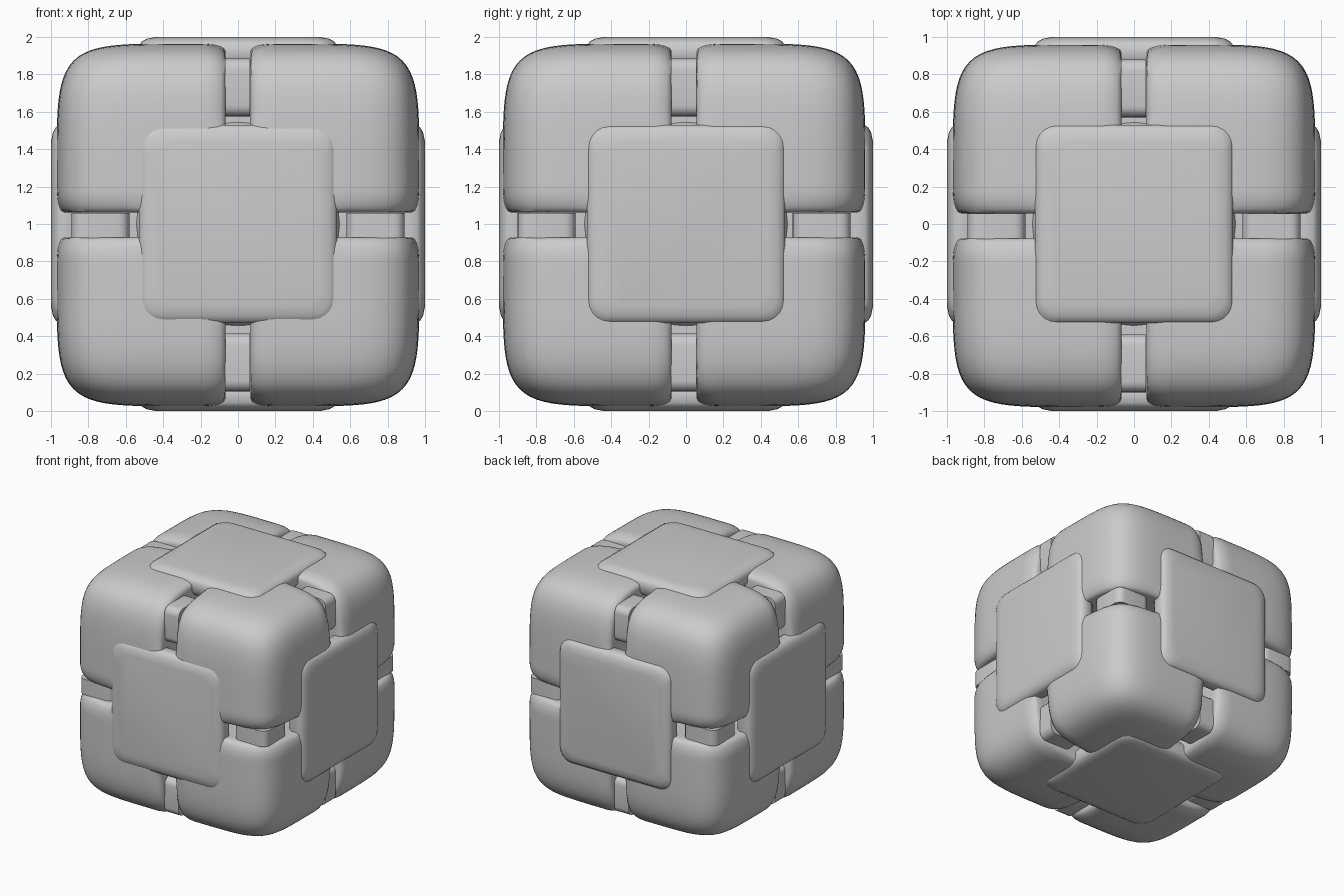
import bpy, bmesh
from math import sqrt, pi, sin, cos
from mathutils import Matrix, Vector

if "Cube" in bpy.data.objects:
    bpy.data.objects.remove(bpy.data.objects["Cube"])

R, GAP, P = 0.97, 0.067, 7.0       # outer reach, half gap, squareness
FILLET, DROP = 0.13, 0.055         # rounding along the gaps
CENTRE = Vector((0, 0, 1))
BLOCK_SHIFT = Vector((0, -0.01, -0.005))


def finish(name, bm, angle=40):
    bmesh.ops.recalc_face_normals(bm, faces=bm.faces)
    me = bpy.data.meshes.new(name)
    bm.to_mesh(me)
    bm.free()
    ob = bpy.data.objects.new(name, me)
    bpy.context.collection.objects.link(ob)
    ob.location = CENTRE
    bpy.ops.object.select_all(action='DESELECT')
    ob.select_set(True)
    bpy.context.view_layer.objects.active = ob
    bpy.ops.object.shade_smooth_by_angle(angle=angle * pi / 180)
    return ob


def smooth(a, b, x):
    t = min(1, max(0, (x - a) / (b - a)))
    return t * t * (3 - 2 * t)


def block_point(co):
    """Map a unit-cube point to one octant of a rounded cube."""
    g = GAP / R
    s = [min(1, max(0, c + 0.5)) for c in co]
    p = [g + (1 - g) * c ** 1.4 for c in s]
    k = max(p) / sum(c ** P for c in p) ** (1 / P)
    drop = 0
    for i in range(3):
        t = min(FILLET, (p[i] - g) * R)
        other = min(p[j] for j in range(3) if j != i)
        curve = 1 - sqrt(max(0, 1 - (1 - t / FILLET) ** 2))
        drop += DROP * curve * smooth(0.35, 0.65, other)
    k *= R * (1 - min(drop, 0.2))
    return Vector([GAP if s[i] < 1e-4 else max(GAP, p[i] * k) for i in range(3)])


# Eight corner blocks
for sx in (-1, 1):
    for sy in (-1, 1):
        for sz in (-1, 1):
            bm = bmesh.new()
            bmesh.ops.create_cube(bm, size=1)
            bmesh.ops.subdivide_edges(bm, edges=bm.edges[:], cuts=23, use_grid_fill=True)
            for v in bm.verts:
                q = block_point(v.co)
                v.co = Vector((q.x * sx, q.y * sy, q.z * sz)) + BLOCK_SHIFT
            finish("corner_block", bm)


def rounded_square(half, z, r=0.11, n=5):
    pts = []
    for q, (cx, cy) in enumerate(((1, 1), (-1, 1), (-1, -1), (1, -1))):
        for i in range(n + 1):
            a = (q + i / n) * pi / 2
            pts.append((cx * (half - r) + r * cos(a), cy * (half - r) + r * sin(a), z))
    return pts


def loft(name, levels, r, matrix):
    """Stack rounded squares given as (half size, height)."""
    bm = bmesh.new()
    rings = [[bm.verts.new(c) for c in rounded_square(h, z, r)] for h, z in levels]
    for a, b in zip(rings, rings[1:]):
        for i in range(len(a)):
            j = (i + 1) % len(a)
            bm.faces.new((a[i], a[j], b[j], b[i]))
    bm.faces.new(rings[0])
    bm.faces.new(rings[-1])
    bm.transform(matrix)
    finish(name, bm)


def aim(d):
    return Vector((0, 0, 1)).rotation_difference(d).to_matrix().to_4x4()


# Six face plates with softened rims
AXES = (Vector((1, 0, 0)), Vector((0, 1, 0)), Vector((0, 0, 1)))
for axis in AXES:
    for d in (axis, -axis):
        loft("face_plate", ((0.50, 0.84), (0.53, 0.88), (0.53, 0.955), (0.515, 0.975),
                            (0.49, 0.99), (0.44, 1.0)), 0.11, aim(d))

# Twelve hinge bars crossing the gaps, and three core shafts
for i, axis in enumerate(AXES):
    u, w = AXES[(i + 1) % 3], AXES[(i + 2) % 3]
    for a in (-0.735, 0.735):
        for b in (-0.735, 0.735):
            loft("hinge_bar", ((0.155, -0.07), (0.155, 0.065)), 0.06,
                 Matrix.Translation(u * a + w * b + BLOCK_SHIFT) @ aim(axis))
    loft("core_shaft", ((0.25, -0.86), (0.25, 0.86)), 0.11, aim(axis))

# Inner ball
bm = bmesh.new()
bmesh.ops.create_uvsphere(bm, u_segments=32, v_segments=16, radius=0.6)
finish("core_ball", bm)
